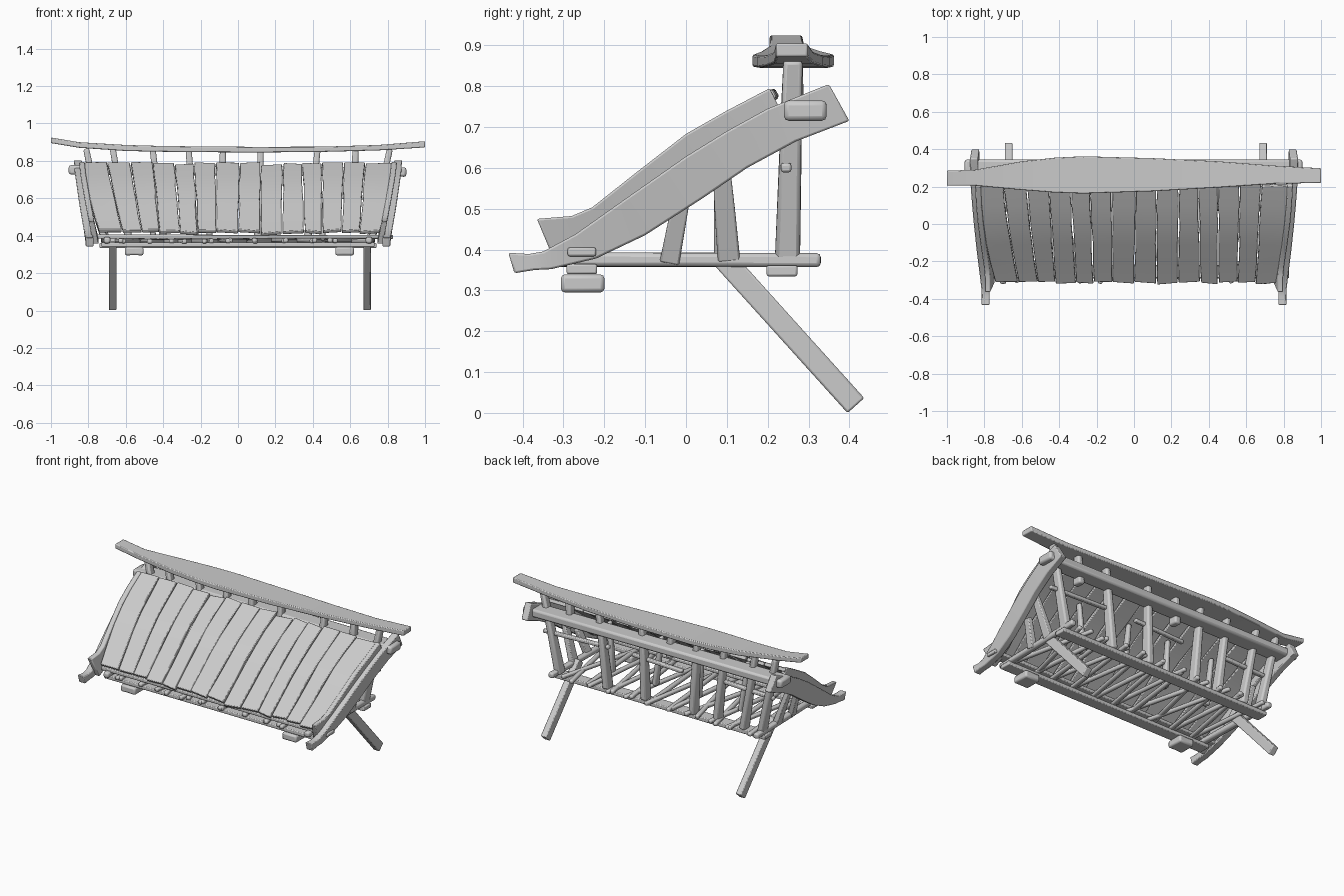
import bpy, bmesh, random
from mathutils import Vector

if "Cube" in bpy.data.objects:
    bpy.data.objects.remove(bpy.data.objects["Cube"])
random.seed(4)
R = random.uniform

def loft(name, sections, bevel=0.005):
    """Skin a list of four-corner sections into a closed timber."""
    bm = bmesh.new()
    rings = [[bm.verts.new(p) for p in s] for s in sections]
    for a, b in zip(rings, rings[1:]):
        for i in range(4):
            j = (i + 1) % 4
            bm.faces.new((a[i], a[j], b[j], b[i]))
    bm.faces.new(rings[0])
    bm.faces.new(rings[-1])
    bmesh.ops.recalc_face_normals(bm, faces=bm.faces)
    me = bpy.data.meshes.new(name)
    bm.to_mesh(me)
    bm.free()
    ob = bpy.data.objects.new(name, me)
    bpy.context.collection.objects.link(ob)
    m = ob.modifiers.new("worn_edges", 'BEVEL')
    m.width = bevel
    m.segments = 2
    m.angle_limit = 0.6
    m.limit_method = 'ANGLE'
    # smooth shading with sharp edges kept
    bpy.context.view_layer.objects.active = ob
    ob.select_set(True)
    bpy.ops.object.shade_smooth_by_angle(angle=0.6)
    ob.select_set(False)
    return ob

def bar(name, p0, p1, w, h, side=(1, 0, 0), taper=1.0, bevel=0.005):
    """Straight timber, w wide along side, h deep the other way."""
    p0, p1 = Vector(p0), Vector(p1)
    d = (p1 - p0).normalized()
    s = Vector(side)
    s = (s - d * s.dot(d)).normalized()
    n = d.cross(s)
    secs = []
    for t, k in ((0, 1), (0.5, (1 + taper) / 2 * R(.96, 1.04)), (1, taper)):
        c = p0.lerp(p1, t)
        secs.append([c + s * (w * k / 2 * a) + n * (h * k / 2 * b)
                     for a, b in ((-1, -1), (1, -1), (1, 1), (-1, 1))])
    return loft(name, secs, bevel)

# Ridge board: x, front y, back y, bottom z, top z
ridge = [(-1, .205, .285, .895, .925), (-.85, .205, .29, .87, .9),
         (-.6, .182, .335, .853, .885), (-.42, .168, .355, .849, .88),
         (-.27, .163, .362, .847, .878), (.1, .175, .352, .845, .875),
         (.45, .195, .335, .848, .876), (.75, .215, .312, .856, .885), (1, .22, .298, .872, .905)]
loft("ridge_board", [[(x, a, l), (x, b, l), (x, b, h), (x, a, h)]
                     for x, a, b, l, h in ridge])

# Upper beam and lower rails
Y = (0, 1, 0)
bar("upper_beam", (-.905, .292, .752), (.9, .292, .74), .105, .05, Y, bevel=.012)
bar("front_sill", (-.73, -.255, .352), (.73, -.255, .352), .075, .025, Y)
bar("front_top_rail", (-.8, -.255, .395), (.83, -.255, .394), .07, .021, Y)
bar("back_sill", (-.74, .235, .348), (.74, .235, .348), .075, .027, Y)
for x in (-.555, .57):
    bar("front_block", (x - .05, -.253, .317), (x + .05, -.253, .317), .107, .044, Y, bevel=.01)

# Roof planks fanning out toward the ridge
low = [-.745, -.62, -.515, -.42, -.31, -.215, -.115, 0, .12, .235, .355, .45, .555, .65, .77]
top = [-.845, -.7, -.575, -.455, -.34, -.235, -.12, .01, .12, .24, .345, .45, .565, .68, .845]
path = [(-.308, .418), (-.2, .5), (-.1, .582), (0, .655), (.1, .715), (.215, .778)]
for i in range(14):
    secs = []
    dz, de = R(-.005, .005), R(-.008, .008)
    n = len(path)
    for k, (y, z) in enumerate(path):
        t = (k / (n - 1)) ** .85
        a = low[i] + (top[i] - low[i]) * t + R(0, .005)
        b = low[i + 1] + (top[i + 1] - low[i + 1]) * t - R(0, .005)
        y0, z0 = path[max(k - 1, 0)]
        y1, z1 = path[min(k + 1, n - 1)]
        d = Vector((0, y1 - y0, z1 - z0)).normalized()
        nrm = Vector((0, -d.z, d.y))
        c = Vector((0, y, z + dz))
        if k in (0, n - 1):
            c += d * de
        skew = d * R(-.006, .006) if k in (0, n - 1) else Vector()
        va, vb = Vector((a, 0, 0)) - skew, Vector((b, 0, 0)) + skew
        secs.append([c + va - nrm * .011, c + vb - nrm * .011,
                     c + vb + nrm * .011, c + va + nrm * .011])
    loft("roof_plank", secs, .004)

# Curved side boards: top edge y, z and bottom edge y, z
outer = [(.35, .805, .4, .715), (.2, .745, .27, .665), (.1, .69, .15, .6), (0, .628, .04, .525),
         (-.15, .523, -.1, .435), (-.27, .438, -.22, .378), (-.35, .395, -.33, .352),
         (-.385, .389, -.37, .35), (-.435, .392, -.42, .342)]
inner = [(.205, .795, .235, .735), (.1, .74, .13, .67), (0, .683, .04, .59), (-.12, .59, -.07, .505),
         (-.23, .503, -.17, .425), (-.28, .482, -.25, .385), (-.365, .475, -.315, .355)]
for s in (-1, 1):
    for name, prof, x0, x1, w in (("outer_side_board", outer, .793, .856, .042),
                                  ("inner_side_board", inner, .76, .835, .03)):
        secs = []
        for ty, tz, by, bz in prof:
            xt = x0 + (x1 - x0) * min(1, max(0, (tz - .39) / .38)) ** .8
            xb = x0 + (x1 - x0) * min(1, max(0, (bz - .39) / .38)) ** .8
            secs.append([(s * (xt - w / 2), ty, tz), (s * (xt + w / 2), ty, tz),
                         (s * (xb + w / 2), by, bz), (s * (xb - w / 2), by, bz)])
        loft(name, secs)

    # Prop legs and end frame struts
    lx = .69 if s > 0 else -.67
    bar("prop_leg", (lx, .085, .385), (lx, .416, .018), .04, .055)
    bar("end_floor_rail", (s * .7, -.32, .376), (s * .715, .33, .374), .035, .034, bevel=.01)
    bar("short_strut", (s * .71, -.04, .37), (s * .765, -.01, .53), .035, .048, taper=.85)
    bar("long_strut", (s * .71, .105, .375), (s * .79, .085, .62), .035, .055, taper=.75)

# Back posts: some rise from the sill through the beam, others are stubs
for x, tall in ((-.8, 1), (-.66, 1), (-.45, 1), (-.26, 1), (-.08, 0),
                (.12, 1), (.42, 1), (.62, 0), (.8, 1)):
    foot = (x * .88, .248, .36) if tall else (x, .26, .68)
    bar("back_post", foot, (x * 1.015, .262, .865), .042, .062, taper=.75, bevel=.01)

# Floor poles laid in an uneven zigzag
N = 19
for i in range(N):
    x = -.64 + 1.28 * i / (N - 1)
    lean = .05 * (1 if i % 2 else -1) + R(-.03, .03)
    z = .372 + R(-.003, .004)
    bar("floor_pole", (x - lean, -.31 + R(-.01, .01), z),
        (x + lean, .31 + R(-.01, .02), z), .026, .024, bevel=.008)

# Inner braces propping up the planks
for x in (-.45, -.15, .15, .45):
    bar("inner_brace", (x, .09, .375), (x + R(-.06, .06), .085, .69), .032, .042, taper=.75, bevel=.009)

# Thin cross sticks tied along the posts
for x0, x1, z0, z1 in ((-.79, -.42, .6, .615), (-.15, .2, .60, .615), (.36, .82, .615, .6)):
    bar("cross_stick", (x0, .245, z0), (x1, .245, z1), .026, .022, Y, bevel=.006)
